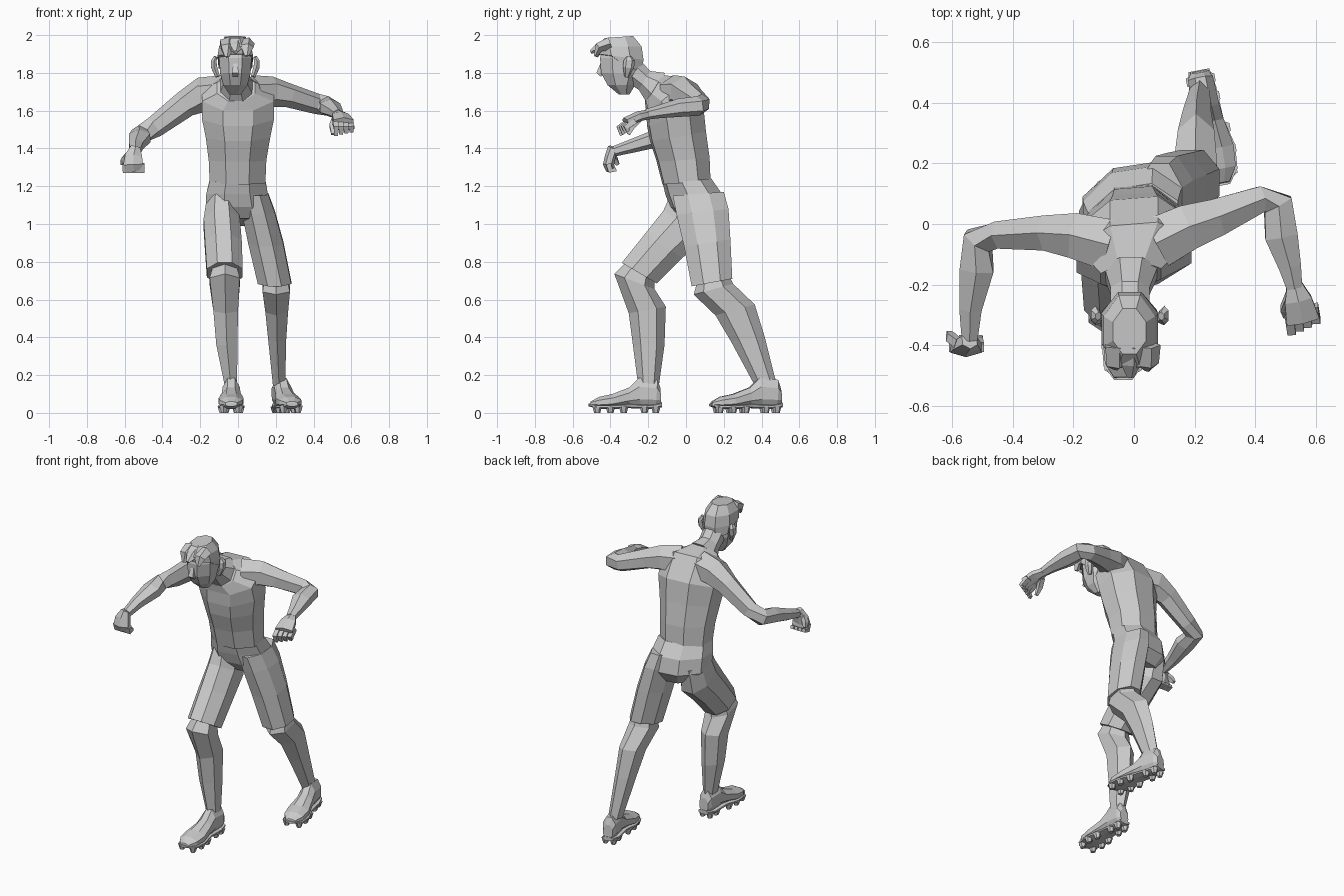
import bpy, bmesh
from math import cos, sin, pi
from mathutils import Vector, Matrix


def skin(name, rings):
    """Bridge equal-sized vertex rings and cap both ends."""
    bm = bmesh.new()
    rows = [[bm.verts.new(p) for p in r] for r in rings]
    n = len(rows[0])
    for a, b in zip(rows, rows[1:]):
        for i in range(n):
            j = (i + 1) % n
            bm.faces.new((a[i], a[j], b[j], b[i]))
    bm.faces.new(rows[0][::-1])
    bm.faces.new(rows[-1])
    bmesh.ops.recalc_face_normals(bm, faces=bm.faces)
    me = bpy.data.meshes.new(name)
    bm.to_mesh(me)
    bm.free()
    ob = bpy.data.objects.new(name, me)
    bpy.context.collection.objects.link(ob)
    return ob


def oval(c, u, v, n):
    s = 1 / cos(pi / n)
    ang = [(i + .5) * 2 * pi / n for i in range(n)]
    return [c + u * cos(a) * s + v * sin(a) * s for a in ang]


def loft(name, rows, n=8, yaw=0):
    """Rows: x left, x right, front y, front z, back y, back z."""
    rings = []
    for xl, xr, yf, zf, yb, zb in rows:
        c = Vector(((xl + xr) / 2, (yf + yb) / 2, (zf + zb) / 2))
        u = Vector(((xr - xl) / 2, yaw * (xr - xl) / 2, 0))
        rings.append(oval(c, u, Vector((0, (yb - yf) / 2, (zb - zf) / 2)), n))
    return skin(name, rings)


def tube(name, rows, n=6, ref=(0, 0, 1)):
    """Rows: centre x, y, z, half width, half height; follows the path."""
    pts = [Vector(r[:3]) for r in rows]
    rings = []
    for i, r in enumerate(rows):
        t = (pts[min(i + 1, len(pts) - 1)] - pts[max(i - 1, 0)]).normalized()
        side = t.cross(Vector(ref)).normalized()
        rings.append(oval(pts[i], side * r[3], side.cross(t) * r[4], n))
    return skin(name, rings)


# Shirt and hips
loft("shirt", [
    (-.11, .09, -.215, 1.65, -.13, 1.79),
    (-.19, .19, -.205, 1.60, .00, 1.77),
    (-.19, .19, -.20, 1.52, .085, 1.63),
    (-.17, .17, -.185, 1.44, .10, 1.49),
    (-.155, .15, -.15, 1.33, .12, 1.35),
    (-.15, .145, -.12, 1.21, .125, 1.23)], yaw=.08)
loft("hips", [
    (-.15, .145, -.115, 1.22, .125, 1.24),
    (-.168, .158, -.10, 1.16, .18, 1.16),
    (-.17, .175, -.075, 1.09, .195, 1.06),
    (-.11, .13, -.03, 1.03, .15, .99)], yaw=.15)

# Shorts legs
loft("right_shorts_leg", [
    (-.165, -.01, -.08, 1.16, .14, 1.09),
    (-.182, .01, -.12, 1.07, .11, .93),
    (-.175, .02, -.215, .95, -.02, .82),
    (-.165, .025, -.34, .795, -.155, .685)])
loft("left_shorts_leg", [
    (.01, .16, -.07, 1.15, .20, 1.17),
    (.02, .195, -.05, 1.05, .225, 1.08),
    (.055, .24, -.01, .88, .235, .92),
    (.105, .282, .03, .67, .245, .71)])

# Lower legs
loft("right_lower_leg", [
    (-.13, -.01, -.30, .80, -.18, .74),
    (-.15, .01, -.365, .73, -.18, .66),
    (-.13, .0, -.29, .53, -.12, .56),
    (-.115, -.003, -.27, .36, -.125, .36),
    (-.07, -.005, -.245, .14, -.15, .15)], n=6)
loft("left_lower_leg", [
    (.14, .26, .07, .70, .21, .74),
    (.13, .275, .055, .63, .235, .68),
    (.145, .265, .17, .52, .35, .57),
    (.16, .255, .25, .38, .405, .40),
    (.185, .25, .375, .14, .47, .16)], n=6)

# Studded shoes, modelled heel at origin with toe towards -y
for side, loc, turn in (("right", (-.036, -.13, 0), 0), ("left", (.215, .505, 0), .19)):
    parts = [loft(side + "_shoe", [
        (-.03, .03, 0, .04, -.005, .13),
        (-.042, .042, -.03, .025, -.02, .175),
        (-.045, .045, -.11, .025, -.12, .185),
        (-.05, .05, -.17, .035, -.17, .135),
        (-.066, .066, -.26, .025, -.26, .10),
        (-.06, .06, -.33, .025, -.33, .085),
        (-.03, .03, -.38, .04, -.375, .06)]),
        loft(side + "_sole", [
            (-.035, .035, .003, .03, .003, .055),
            (-.046, .046, -.06, .02, -.06, .045),
            (-.05, .05, -.17, .025, -.17, .05),
            (-.071, .071, -.26, .02, -.26, .045),
            (-.064, .064, -.34, .022, -.34, .045),
            (-.03, .03, -.385, .035, -.385, .05)])]
    for i, (y, w) in enumerate(((-.03, .026), (-.09, .03), (-.2, .044), (-.27, .05), (-.34, .04))):
        for k in (-1, 1):
            parts.append(tube(f"{side}_stud_{i}_{k}", [
                (k * w, y, .035, .022, .022), (k * w, y, 0, .012, .014)], ref=(0, 1, 0)))
    for p in parts:
        p.matrix_world = Matrix.Translation(loc) @ Matrix.Rotation(turn, 4, 'Z')

# Arms
tube("right_arm", [
    (-.08, -.07, 1.69, .085, .085),
    (-.19, -.04, 1.685, .075, .08),
    (-.28, -.03, 1.635, .058, .062),
    (-.44, -.035, 1.515, .045, .05),
    (-.515, -.055, 1.475, .05, .045),
    (-.52, -.15, 1.455, .056, .042),
    (-.54, -.28, 1.415, .037, .032),
    (-.543, -.38, 1.385, .026, .024)])
tube("left_arm", [
    (.08, -.06, 1.69, .085, .085),
    (.18, -.01, 1.70, .075, .07),
    (.27, .02, 1.68, .062, .055),
    (.42, .082, 1.635, .042, .047),
    (.475, .065, 1.625, .05, .045),
    (.487, -.04, 1.615, .054, .042),
    (.515, -.14, 1.595, .037, .03),
    (.53, -.21, 1.58, .026, .024)])

# Right hand: a loose hanging fist with thumb and curled fingers
tube("right_palm", [
    (-.543, -.385, 1.405, .025, .025), (-.553, -.40, 1.36, .045, .025),
    (-.555, -.41, 1.315, .052, .026), (-.55, -.40, 1.285, .04, .02)], ref=(0, 1, 0))
tube("right_thumb", [
    (-.58, -.395, 1.37, .014, .014), (-.605, -.375, 1.34, .015, .014),
    (-.612, -.36, 1.315, .008, .008)], n=4, ref=(0, 1, 0))
for i in range(4):
    x = -.595 + .028 * i
    tube(f"right_finger_{i}", [
        (x, -.41, 1.32, .014, .016), (x, -.40, 1.282, .014, .015),
        (x, -.37, 1.29, .011, .011)], n=4, ref=(1, 0, 0))

# Left hand: drooping palm, bent fingers
tube("left_palm", [
    (.53, -.20, 1.58, .026, .022), (.542, -.25, 1.57, .045, .024),
    (.558, -.32, 1.54, .055, .022)])
for i in range(4):
    x = .513 + .027 * i
    y = -.325 + .012 * i
    tube(f"left_finger_{i}", [
        (x, y + .02, 1.545, .014, .014), (x + .008, y - .03, 1.51, .014, .014),
        (x + .006, y - .015, 1.47 + .007 * i, .010, .010)], n=4, ref=(1, 0, 0))
tube("left_thumb", [
    (.515, -.24, 1.56, .015, .015), (.498, -.28, 1.52, .014, .014),
    (.502, -.305, 1.475, .008, .008)], n=4, ref=(1, 0, 0))

# Neck and head
loft("neck", [
    (-.10, .08, -.20, 1.63, -.11, 1.80),
    (-.078, .052, -.25, 1.71, -.19, 1.81),
    (-.078, .052, -.31, 1.75, -.235, 1.86)])
loft("head", [
    (-.045, .015, -.355, 1.685, -.30, 1.685),
    (-.078, .05, -.415, 1.735, -.27, 1.735),
    (-.094, .066, -.45, 1.80, -.235, 1.79),
    (-.10, .072, -.455, 1.88, -.235, 1.87),
    (-.085, .06, -.44, 1.94, -.25, 1.94)])
tube("nose", [
    (-.014, -.445, 1.85, .01, .008), (-.014, -.46, 1.80, .018, .014),
    (-.014, -.445, 1.785, .014, .008)], n=4, ref=(0, 1, 0))

# Hair with forward tufts
loft("hair", [
    (-.103, .075, -.40, 1.885, -.235, 1.80),
    (-.108, .08, -.465, 1.90, -.225, 1.87),
    (-.10, .07, -.475, 1.94, -.235, 1.94),
    (-.07, .04, -.43, 1.985, -.28, 1.995)])
for i, (x, y, z) in enumerate(((-.06, -.475, 1.885), (-.012, -.505, 1.91), (.045, -.48, 1.89))):
    tube(f"hair_tuft_{i}", [
        (x, -.40, 1.955, .035, .03), (x, -.46, 1.935, .03, .022), (x, y, z, .01, .008)], n=5)

# Ears
for side, k in (("right", -1), ("left", 1)):
    x = -.014 + k * .094
    tube(side + "_ear", [
        (x, -.315, 1.78, .012, .01), (x + k * .018, -.305, 1.83, .016, .026),
        (x + k * .02, -.30, 1.865, .014, .026), (x + k * .01, -.305, 1.885, .01, .012)],
        ref=(0, 1, 0))
